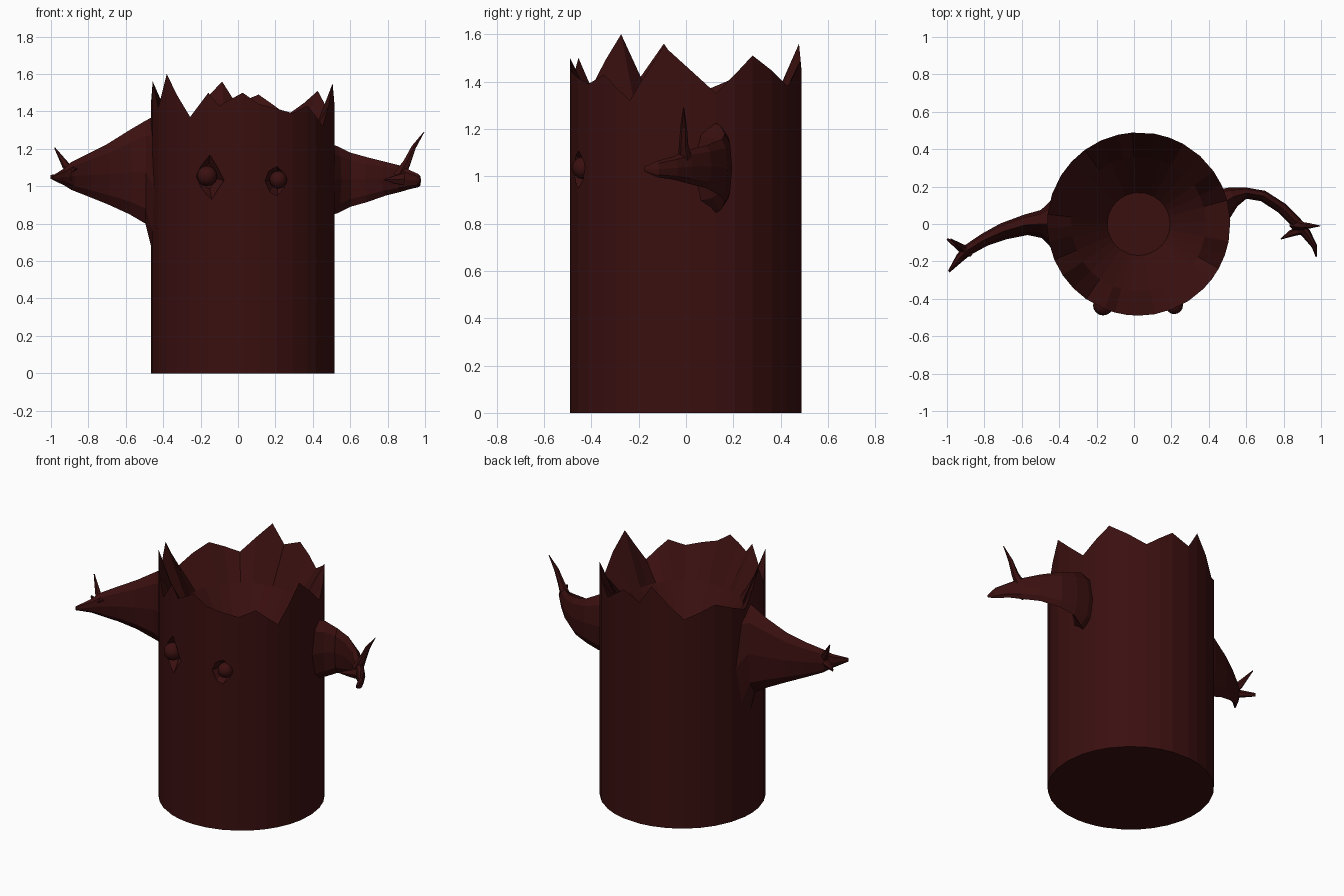
import bpy, bmesh
from math import cos, sin, radians, tau
from mathutils import Vector

if "Cube" in bpy.data.objects:
    bpy.data.objects.remove(bpy.data.objects["Cube"])

bark = bpy.data.materials.new("dark red bark")
bark.use_nodes = True
colour = (0.043, 0.005, 0.005, 1)
bark.diffuse_color = colour
bark.node_tree.nodes["Principled BSDF"].inputs["Base Color"].default_value = colour

CENTRE = Vector((0.025, 0, 0))
UP = Vector((0, 0, 1))


def finish(bm, name):
    bmesh.ops.recalc_face_normals(bm, faces=bm.faces)
    mesh = bpy.data.meshes.new(name)
    bm.to_mesh(mesh)
    bm.free()
    mesh.materials.append(bark)
    obj = bpy.data.objects.new(name, mesh)
    bpy.context.collection.objects.link(obj)
    return obj


def loft(name, rings):
    """Skin a list of equal rings and cap both ends."""
    bm = bmesh.new()
    loops = [[bm.verts.new(p) for p in ring] for ring in rings]
    n = len(loops[0])
    for a, b in zip(loops, loops[1:]):
        for i in range(n):
            j = (i + 1) % n
            bm.faces.new((a[i], a[j], b[j], b[i]))
    bm.faces.new(loops[0][::-1])
    bm.faces.new(loops[-1])
    return finish(bm, name)


def limb(name, sections, sides=8, level=False):
    """Tapered branch; each section is x, y, z, half width, half height."""
    pts = [Vector(s[:3]) for s in sections]
    rings = []
    for i, (p, s) in enumerate(zip(pts, sections)):
        t = pts[min(i + 1, len(pts) - 1)] - pts[max(i - 1, 0)]
        if level:
            t.z = 0
        t.normalize()
        side = t.cross(UP).normalized()
        top = side.cross(t)
        rings.append([p + side * s[3] * cos(tau * k / sides) + top * s[4] * sin(tau * k / sides)
                      for k in range(sides)])
    return loft(name, rings)


# Splintered rim: angle in degrees and height, peaks and valleys
rim = [(15, 1.35), (35, 1.51), (61, 1.38), (80, 1.49), (94, 1.44), (103, 1.56),
       (126, 1.36), (148, 1.44), (174, 1.35), (191, 1.56), (203, 1.42), (214, 1.60),
       (235, 1.37), (248, 1.50), (255, 1.43), (270, 1.50), (280, 1.44), (303, 1.39),
       (315, 1.43), (331, 1.32), (349, 1.55), (375, 1.35)]
columns = []
for (a, za), (b, zb) in zip(rim, rim[1:]):
    steps = 2 if b - a > 14 else 1
    columns += [(radians(a + (b - a) * k / steps), za + (zb - za) * k / steps) for k in range(steps)]


def trunk_ring(radius, height=None):
    return [CENTRE + Vector((radius * cos(a), radius * sin(a), z if height is None else height))
            for a, z in columns]


# Hollow trunk: outer wall, jagged edge, sloping funnel and small floor
trunk = loft("trunk", [trunk_ring(0.49, 0), trunk_ring(0.49),
                       trunk_ring(0.36, 1.22), trunk_ring(0.168, 0.95)])

# Eyes: pointed sockets cut into the trunk, with a ball in each
left_outline = [(0.21, 1.11), (0.165, 1.08), (0.145, 1.03), (0.17, 0.97),
                (0.21, 0.945), (0.255, 0.98), (0.27, 1.04), (0.25, 1.08)]
right_outline = [(-0.15, 1.17), (-0.21, 1.12), (-0.25, 1.05), (-0.2, 0.97),
                 (-0.14, 0.93), (-0.11, 0.98), (-0.075, 1.03), (-0.11, 1.10)]
for label, outline, ex, ez, r in (("left", left_outline, 0.215, 1.035, 0.047),
                                  ("right", right_outline, -0.165, 1.055, 0.054)):
    rings = [[Vector((ex + (x - ex) * s, y, ez + (z - ez) * s)) for x, z in outline]
             for y, s in ((-0.60, 1.0), (-0.46, 1.0), (-0.40, 0.55))]
    cutter = loft(label + "_socket_cutter", rings)
    cutter.hide_render = True
    cutter.hide_set(True)
    mod = trunk.modifiers.new(label + "_socket", 'BOOLEAN')
    mod.operation = 'DIFFERENCE'
    mod.solver = 'EXACT'
    mod.object = cutter
    bpy.context.view_layer.objects.active = trunk
    bpy.ops.object.modifier_apply(modifier=mod.name)
    bpy.data.objects.remove(cutter)
    bm = bmesh.new()
    bmesh.ops.create_uvsphere(bm, u_segments=16, v_segments=10, radius=r)
    ball = finish(bm, label + "_eyeball")
    ball.location = (ex, -0.435, ez)
    for p in ball.data.polygons:
        p.use_smooth = True

# Right branch: broad at the trunk, thinning and bending forward
limb("right_branch", [
    (-0.44, 0, 0.98, 0.13, 0.40), (-0.495, 0, 1.075, 0.075, 0.275),
    (-0.58, -0.005, 1.075, 0.055, 0.225), (-0.70, -0.04, 1.065, 0.045, 0.16),
    (-0.80, -0.085, 1.06, 0.035, 0.115), (-0.89, -0.14, 1.055, 0.03, 0.075),
    (-0.93, -0.18, 1.05, 0.024, 0.045), (-0.99, -0.255, 1.045, 0.006, 0.012)], level=True)
limb("right_upper_twig", [(-0.88, -0.15, 1.07, 0.03, 0.035), (-0.92, -0.125, 1.11, 0.018, 0.022),
                          (-0.98, -0.08, 1.205, 0.003, 0.003)], 6)
limb("right_tip_twig", [(-0.88, -0.16, 1.05, 0.03, 0.03), (-1.0, -0.08, 1.05, 0.005, 0.012)], 6)

# Left branch: leaves behind the middle and hooks forward
limb("left_branch", [
    (0.46, 0.10, 1.035, 0.09, 0.20), (0.53, 0.145, 1.035, 0.055, 0.18),
    (0.60, 0.165, 1.035, 0.03, 0.145), (0.69, 0.15, 1.035, 0.03, 0.12),
    (0.79, 0.085, 1.04, 0.03, 0.09), (0.87, 0.005, 1.04, 0.03, 0.07),
    (0.92, -0.05, 1.035, 0.026, 0.05), (0.965, -0.12, 1.03, 0.015, 0.035),
    (0.975, -0.175, 1.03, 0.004, 0.01)], level=True)
limb("left_upper_twig", [(0.86, 0, 1.05, 0.035, 0.035), (0.905, -0.01, 1.13, 0.02, 0.022),
                         (0.94, -0.01, 1.21, 0.014, 0.014), (0.995, -0.01, 1.29, 0.002, 0.002)], 6)
limb("left_inner_twig", [(0.90, -0.03, 1.04, 0.025, 0.04), (0.84, -0.05, 1.035, 0.018, 0.025),
                         (0.785, -0.08, 1.035, 0.003, 0.004)], 6)
